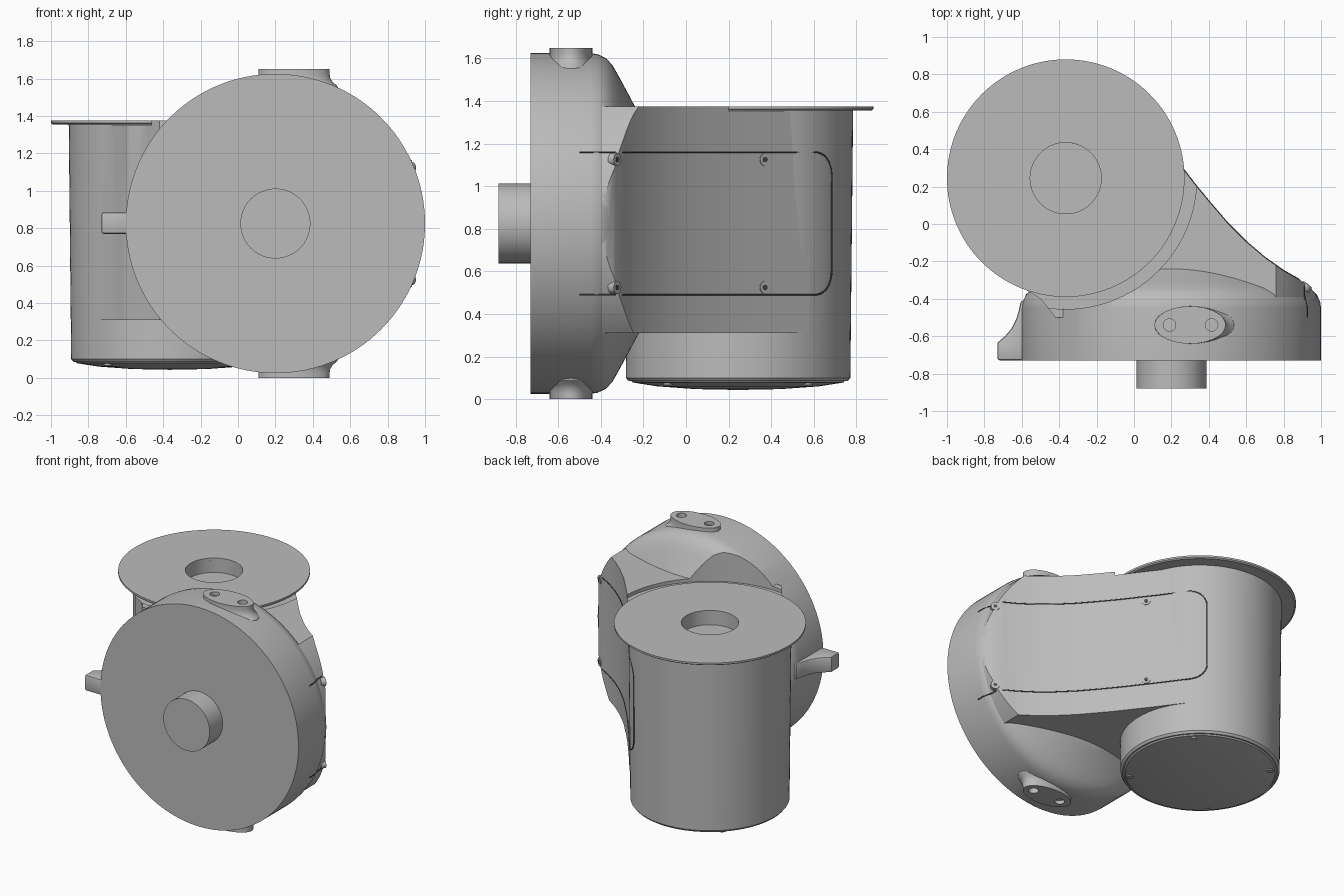
import bpy, bmesh
from math import sin, cos, radians, sqrt, tau
from mathutils import Matrix, Vector

cube = bpy.data.objects.get("Cube")
if cube:
    bpy.data.objects.remove(cube, do_unlink=True)


def material(name, value):
    m = bpy.data.materials.new(name)
    m.use_nodes = True
    m.diffuse_color = (value, value, value, 1)
    m.node_tree.nodes["Principled BSDF"].inputs["Base Color"].default_value = (value, value, value, 1)
    return m


GREY = material("light grey casting", 0.5)
DARK = material("dark grey seam", 0.08)
DRUM = Vector((-0.365, 0.245, 0))     # vertical drum axis
DISC = Vector((0.2, 0, 0.825))        # horizontal disc axis
ALONG_Y = Matrix.Rotation(radians(-90), 4, 'X')


def finish(name, bm, mat=GREY):
    bmesh.ops.recalc_face_normals(bm, faces=bm.faces[:])
    mesh = bpy.data.meshes.new(name)
    bm.to_mesh(mesh)
    bm.free()
    mesh.materials.append(mat)
    ob = bpy.data.objects.new(name, mesh)
    bpy.context.collection.objects.link(ob)
    return ob


def lathe(name, profile, matrix, closed=False, n=96, mat=GREY, sx=1.0, sy=1.0):
    """Revolve (radius, height) points; radius zero becomes a pole."""
    bm = bmesh.new()
    rings = []
    for r, h in profile:
        count = n if r > 0 else 1
        rings.append([bm.verts.new(matrix @ Vector((r * sx * cos(tau * i / n), r * sy * sin(tau * i / n), h)))
                      for i in range(count)])
    pairs = list(zip(rings, rings[1:]))
    if closed:
        pairs.append((rings[-1], rings[0]))
    for a, b in pairs:
        for i in range(n):
            j = (i + 1) % n
            quad = [a[i % len(a)], a[j % len(a)], b[j % len(b)], b[i % len(b)]]
            bm.faces.new(list(dict.fromkeys(quad)))
    return finish(name, bm, mat)


def prism(name, points, offset):
    """Extrude a closed outline of 3D points."""
    bm = bmesh.new()
    face = bm.faces.new([bm.verts.new(p) for p in points])
    out = bmesh.ops.extrude_face_region(bm, geom=[face])
    moved = [v for v in out["geom"] if isinstance(v, bmesh.types.BMVert)]
    bmesh.ops.translate(bm, verts=moved, vec=offset)
    return finish(name, bm)


def bake(ob):
    dg = bpy.context.evaluated_depsgraph_get()
    mesh = bpy.data.meshes.new_from_object(ob.evaluated_get(dg))
    ob.modifiers.clear()
    ob.data = mesh


def boolean(ob, cutter, operation='DIFFERENCE', keep=False):
    mod = ob.modifiers.new("cut", 'BOOLEAN')
    mod.operation, mod.object, mod.solver = operation, cutter, 'EXACT'
    bake(ob)
    if not keep:
        bpy.data.objects.remove(cutter, do_unlink=True)


def cylinder(name, r, bottom, top, matrix, n=32, mat=GREY):
    return lathe(name, [(0, bottom), (r, bottom), (r, top), (0, top)], matrix, n=n, mat=mat)


# Vertical drum with a domed bottom cover and a blind hole in the top
at_drum = Matrix.Translation(DRUM)
lathe("drum", [(0.505, 0.085), (0.515, 0.085), (0.527, 0.1), (0.54, 1.356),
               (0.19, 1.356), (0.19, 1.27), (0, 1.27)], at_drum)
lathe("bottom_cover", [(0, 0.043), (0.2, 0.047), (0.38, 0.06), (0.495, 0.078), (0.506, 0.09), (0, 0.09)], at_drum)
lathe("top_flange", [(0.19, 1.355), (0.625, 1.355), (0.635, 1.362), (0.635, 1.375), (0.19, 1.375)],
      at_drum, closed=True, n=128)
for k in range(4):
    a = radians(45 + 90 * k)
    spot = DRUM + Vector((0.465 * cos(a), 0.465 * sin(a), 0.066))
    cylinder("cover_screw", 0.022, 0, 0.02, Matrix.Translation(spot), n=16)

# Horizontal disc housing with a rounded, domed back
at_disc = Matrix.Translation(DISC) @ ALONG_Y
disc = lathe("disc_housing", [(0, -0.73), (0.8, -0.73), (0.8, -0.45), (0.795, -0.415), (0.776, -0.375),
                              (0.74, -0.343), (0.69, -0.315), (0.62, -0.277), (0.55, -0.24), (0.48, -0.2),
                              (0, -0.2)], at_disc, n=128)
cylinder("shaft", 0.187, -0.88, -0.72, at_disc, n=64)

# Connecting body: plan outline, trimmed by the disc outline
wall = [(0.05, 0.58), (0.16, 0.43), (0.27, 0.285), (0.33, 0.207), (0.4, 0.122), (0.5, 0.005), (0.6, -0.095),
        (0.7, -0.18), (0.8, -0.25), (0.88, -0.295), (0.94, -0.335), (0.975, -0.38), (0.99, -0.45), (0.99, -0.5)]
left = [(-0.42, -0.5), (-0.5, -0.4), (-0.59, -0.345), (-0.625, -0.28), (-0.675, -0.205), (-0.745, -0.13),
        (-0.08, -0.04)]
body = prism("connecting_body", [(x, y, 0.31) for x, y in wall + left], (0, 0, 1.065))
trim = [DISC + Vector((0.785 * cos(radians(a)), -1, 0.785 * sin(radians(a)))) for a in range(-90, 91, 3)]
trim += [Vector((-1.2, -1, 1.61)), Vector((-1.2, -1, 0.04))]
boolean(body, prism("trim", trim, (0, 2, 0)), 'INTERSECT')

# Clearance recess around the flange
recess = cylinder("recess", 0.7, 1.35, 2, at_drum, n=128)
boolean(body, recess, keep=True)
boolean(disc, recess)

# Side tab
tab = [(-0.73, -0.729), (-0.73, -0.635), (-0.69, -0.6), (-0.655, -0.56), (-0.63, -0.51), (-0.615, -0.46),
       (-0.605, -0.41), (-0.57, -0.41), (-0.57, -0.729)]
tab_ob = prism("side_tab", [(x, y, 0.77) for x, y in tab], (0, 0, 0.115))
bevel = tab_ob.modifiers.new("round", 'BEVEL')
bevel.width, bevel.segments, bevel.limit_method, bevel.angle_limit = 0.012, 2, 'ANGLE', radians(50)
bake(tab_ob)

# Oval bosses with two holes, above and below the disc
for side, name in ((1, "top_boss"), (-1, "bottom_boss")):
    place = Matrix.Translation((0.3, -0.54, DISC.z)) @ Matrix.Diagonal((1, 1, side, 1))
    boss = lathe(name, [(0, 0.68), (1.3, 0.68), (1.22, 0.735), (1.08, 0.757), (1.01, 0.78), (1, 0.8),
                        (1, 0.825), (0, 0.825)], place, n=64, sx=0.19, sy=0.1)
    for dx in (-0.11, 0.115):
        boolean(boss, cylinder("hole", 0.033, 0.78, 0.9, place @ Matrix.Translation((dx, 0, 0))))

# Access panel seam following the slanted wall and the drum
def wall_point(x, y, z):
    limit = 0.8 if y < -0.42 else 0.785
    return Vector((min(x, DISC.x + sqrt(limit ** 2 - (z - DISC.z) ** 2)), y, z))


half = [wall_point(x, y, 1.16) for x, y in reversed(wall)]
for t in range(0, 91, 10):
    a = radians(42 + 13 * sin(radians(t)))
    half.append(DRUM + Vector((0.536 * cos(a), 0.536 * sin(a), 1.16 - 0.11 * (1 - cos(radians(t))))))
path = half + [Vector((p.x, p.y, 2 * DISC.z - p.z)) for p in reversed(half)]
curve = bpy.data.curves.new("panel_seam", 'CURVE')
curve.dimensions = '3D'
curve.bevel_depth, curve.bevel_resolution = 0.004, 1
spline = curve.splines.new('POLY')
spline.points.add(len(path) - 1)
for point, co in zip(spline.points, path):
    point.co = (*co, 1)
curve.materials.append(DARK)
bpy.context.collection.objects.link(bpy.data.objects.new("panel_seam", curve))

# Panel screws just inside the seam
for (x, y), normal in (((0.927, -0.325), (0.6, 0.8, 0)), ((0.205, 0.37), (0.8, 0.6, 0))):
    for side in (-1, 1):
        turn = Vector(normal).to_track_quat('Z', 'Y').to_matrix().to_4x4()
        spot = Matrix.Translation(wall_point(x, y, DISC.z + side * 0.3)) @ turn
        cylinder("panel_screw", 0.03, -0.03, 0.004, spot, n=20)
        cylinder("screw_socket", 0.014, -0.03, 0.006, spot, n=6, mat=DARK)

# Smooth shading with sharp edges kept
bpy.ops.object.select_all(action='DESELECT')
for ob in bpy.context.collection.objects:
    if ob.type == 'MESH':
        ob.select_set(True)
        bpy.context.view_layer.objects.active = ob
bpy.ops.object.shade_smooth_by_angle(angle=radians(32))
